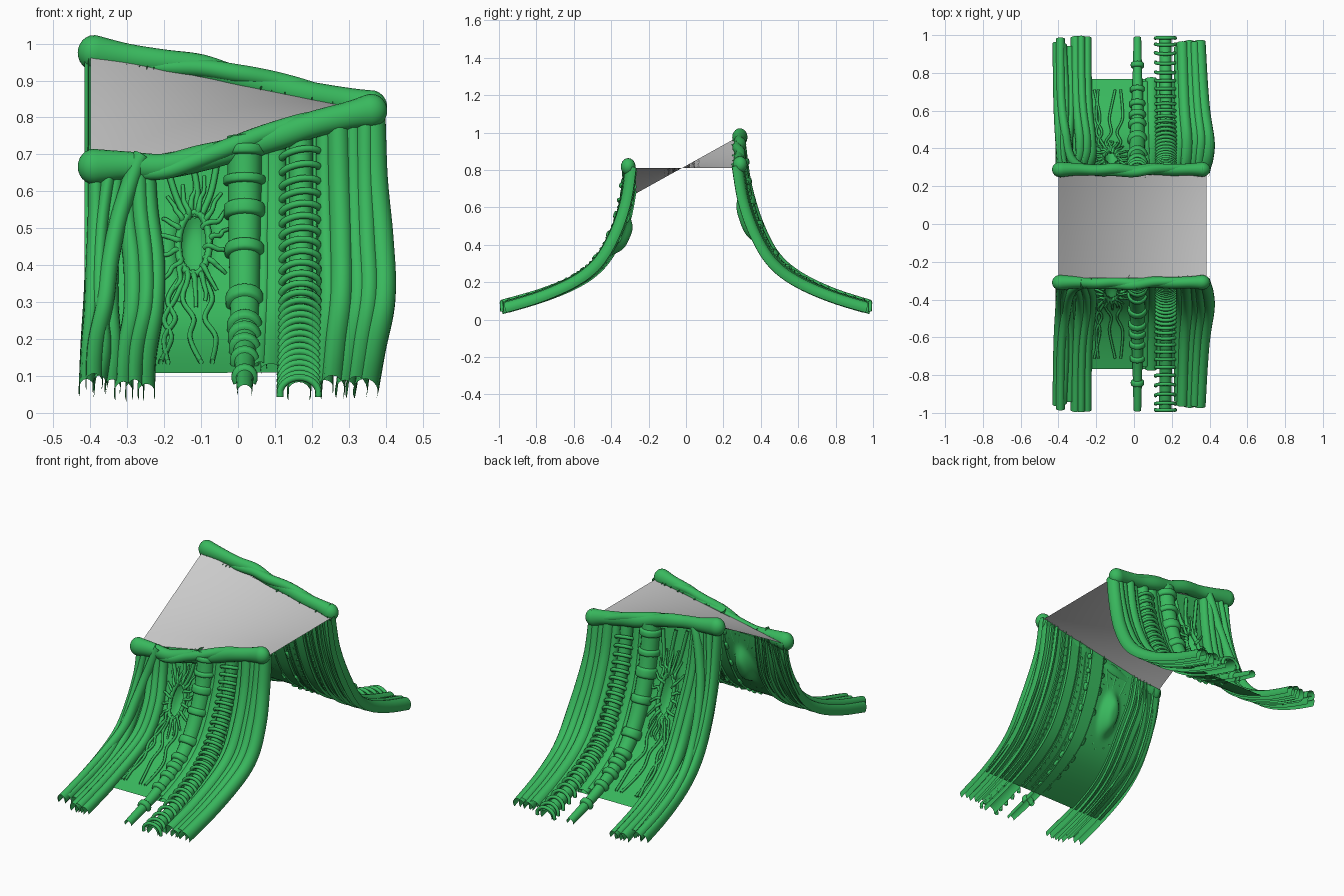
import bpy, bmesh, math, random
from mathutils import Vector

if "Cube" in bpy.data.objects:
    bpy.data.objects.remove(bpy.data.objects["Cube"])

random.seed(4)
green = bpy.data.materials.new("green")
green.diffuse_color = (0.04, 0.48, 0.11, 1)
green.use_nodes = True
green.node_tree.nodes["Principled BSDF"].inputs["Base Color"].default_value = green.diffuse_color

# side-wall profile: distance out from centre, height
PROFILE = [(0.275, 0.80), (0.305, 0.62), (0.365, 0.45), (0.455, 0.30),
           (0.58, 0.20), (0.77, 0.115), (0.985, 0.05)]


def spline(pts, t):
    """Catmull-Rom through tuples, t in point index units."""
    i = max(0, min(int(t), len(pts) - 2))
    f = t - i
    a, b, c, d = (pts[max(0, min(k, len(pts) - 1))] for k in range(i - 1, i + 3))
    return [0.5 * (2 * q + (r - p) * f + (2 * p - 5 * q + 4 * r - s) * f * f
                   + (3 * q - p - 3 * r + s) * f ** 3) for p, q, r, s in zip(a, b, c, d)]


def dense(pts, n):
    m = (len(pts) - 1) * n
    return [spline(pts, k / n) for k in range(m + 1)]


def top_height(side, x):
    return 0.665 + 0.195 * (x + 0.4) if side < 0 else 0.965 - 0.19 * (x + 0.4)


def wall(side, x, s, off=0):
    """Point and outward normal on the flared wall."""
    def base(u):
        y, z = spline(PROFILE, u)
        z += (top_height(side, x) - 0.8) * max(0, (z - 0.05) / 0.75) ** 1.5
        y -= 0.01 * side * max(0, 1 - u / 5)
        return y, z
    y, z = base(s)
    y1, z1 = base(s + 0.02)
    y0, z0 = base(s - 0.02)
    n = Vector((0, side * (z0 - z1), y1 - y0)).normalized()
    return Vector((x, side * y, z)) + n * off, n


def sweep(bm, rows, lo=0, hi=360, seg=12):
    """Sweep an elliptical arc along rows of (point, up, half width, height)."""
    rings = []
    for i, (p, n, w, d) in enumerate(rows):
        D = (rows[min(i + 1, len(rows) - 1)][0] - rows[max(i - 1, 0)][0]).normalized()
        lat = n.cross(D).normalized()
        up = D.cross(lat)
        ring = []
        for k in range(seg + 1):
            a = math.radians(lo + (hi - lo) * k / seg)
            ring.append(bm.verts.new(p + lat * math.cos(a) * w + up * math.sin(a) * d))
        rings.append(ring)
    for r, q in zip(rings, rings[1:]):
        for k in range(seg):
            bm.faces.new((r[k], r[k + 1], q[k + 1], q[k]))


def strand(bm, side, pts, n=8, lo=-30, hi=210, seg=12):
    """pts: (x, s, offset, half width, height) on the wall."""
    rows = []
    for x, s, off, w, d in dense(pts, n):
        p, nn = wall(side, x, s, off)
        rows.append((p, nn, w, d))
    sweep(bm, rows, lo, hi, seg)


def finish(bm, name, coloured=True):
    bmesh.ops.remove_doubles(bm, verts=bm.verts, dist=0.00005)
    me = bpy.data.meshes.new(name)
    bm.to_mesh(me)
    bm.free()
    me.polygons.foreach_set("use_smooth", [True] * len(me.polygons))
    if coloured:
        me.materials.append(green)
    bpy.context.collection.objects.link(bpy.data.objects.new(name, me))


def grid(bm, nu, nv, fn, flip=False):
    v = [[bm.verts.new(fn(i / nu, j / nv)) for j in range(nv + 1)] for i in range(nu + 1)]
    for i in range(nu):
        for j in range(nv):
            f = (v[i][j], v[i + 1][j], v[i + 1][j + 1], v[i][j + 1])
            bm.faces.new(f[::-1] if flip else f)


MX, MS, MW, MH = -0.12, 1.75, 0.042, 0.58   # mouth centre and half size


def path(xs, ss, w, d, off=0.0):
    return [(x, s, off, w, d) for x, s in zip(xs, ss)]


for side, label in ((-1, "front"), (1, "back")):
    # backing sheet with a sunken mouth
    bm = bmesh.new()

    def sheet(u, v):
        x, s = -0.415 + 0.785 * u, 5.0 * v
        r2 = ((x - MX) / MW) ** 2 + ((s - MS) / MH) ** 2
        return wall(side, x, s, -0.05 * math.exp(-r2 ** 2 * 0.7) - 0.005)[0]
    grid(bm, 70, 60, sheet, side < 0)
    finish(bm, label + "_sheet")

    # mouth lip and radiating tendrils
    bm = bmesh.new()
    lip = []
    for k in range(33):
        a = -2 * math.pi * k / 32
        p, n = wall(side, MX + MW * math.cos(a), MS + MH * math.sin(a), 0.004)
        lip.append((p, n, 0.010, 0.012))
    sweep(bm, lip, seg=8)
    for k in range(18):
        a = 2 * math.pi * (k + 0.5) / 18
        c, sn = math.cos(a), math.sin(a)
        pts = []
        for j, f in enumerate((0.85, 1.2, 1.6, 2.0, 2.5)):
            wob = random.uniform(-0.008, 0.008)
            off = (0.0, 0.014, 0.008, 0.005, -0.003)[j]
            pts.append((MX + MW * f * c + wob, MS + MH * (1 + (f - 1) * 0.7) * sn + wob * 6,
                        off, 0.009 - 0.001 * j, 0.009 - 0.001 * j))
        strand(bm, side, pts, 4, 0, 360, 7)
    for xs in ((-0.15, -0.19, -0.17, -0.20, -0.19), (-0.13, -0.15, -0.12, -0.13, -0.10),
               (-0.10, -0.07, -0.09, -0.06, -0.07), (-0.14, -0.17, -0.20, -0.18, -0.21)):
        strand(bm, side, path(xs, (2.3, 2.8, 3.3, 3.9, 4.7), 0.007, 0.008, 0.003), 6, 0, 360, 7)
    for xs in ((-0.14, -0.17, -0.20), (-0.12, -0.11, -0.13), (-0.10, -0.07, -0.05)):
        strand(bm, side, path(xs, (1.25, 0.8, 0.2), 0.009, 0.010, 0.003), 6, 0, 360, 7)
    finish(bm, label + "_mouth_tendrils")

    # tapering central pipe with collars
    bm = bmesh.new()
    size = (0.048, 0.046, 0.043, 0.040, 0.034, 0.026, 0.020)
    strand(bm, side, [(0.018, s, 0.006, r, r * 1.05) for s, r in enumerate(size)], 8)
    for s, ww in ((0.3, .09), (0.75, .07), (1.25, .13), (1.95, .11), (2.9, .14),
                  (3.6, .12), (3.95, .1), (4.3, .08), (4.7, .07), (5.3, .06)):
        r = spline([(q,) for q in size], s)[0]
        strand(bm, side, [(0.018, s + ww * q, 0.006, r + e, r * 1.05 + e) for q, e in
                          ((-1.1, -0.004), (-0.8, 0.009), (0, 0.012), (0.8, 0.009), (1.1, -0.004))], 3)
    finish(bm, label + "_collared_pipe")

    # ribbed spine
    bm = bmesh.new()
    strand(bm, side, path((0.17, 0.17, 0.17, 0.165), (0, 2, 4, 6), 0.033, 0.035))
    for k in range(27):
        s = 0.5 + 5.45 * k / 26
        cx = 0.17 - 0.004 * s / 6
        pts = []
        for q in range(9):
            a = math.radians(-12 + 204 * q / 8)
            pts.append((cx + 0.053 * math.cos(a), s - 0.08 * math.sin(a) + 0.04,
                        0.042 * math.sin(a) + 0.002, 0.0095, 0.0095))
        strand(bm, side, pts, 2, 0, 360, 7)
    finish(bm, label + "_ribbed_spine")

    # right-hand folds
    bm = bmesh.new()
    st = (0, 1, 2, 3, 4.5, 6)
    for xs, w, d, end in (((.365, .372, .388, .393, .365, .345), .034, .038, 5.85),
                          ((.345, .345, .35, .355, .335, .32), .030, .042, 5.8),
                          ((.31, .315, .32, .325, .305, .29), .028, .034, 5.85),
                          ((.27, .275, .28, .28, .265, .255), .034, .045, 5.8),
                          ((.235, .235, .24, .245, .235, .235), .024, .026, 5.7),
                          ((.10, .10, .10, .10, .095, .09), .030, .020, 5.0),
                          ((.075, .075, .07, .07, .065, .06), .018, .018, 4.9)):
        strand(bm, side, path(xs, [s * end / 6 for s in st], w, d))
    finish(bm, label + "_right_folds")

    # left-hand roots
    bm = bmesh.new()
    for xs, w, d, off, end in (
            ((-.385, -.385, -.39, -.395, -.405, -.41), .022, .035, 0, 5.8),
            ((-.34, -.365, -.375, -.375, -.36, -.375), .020, .034, .008, 5.75),
            ((-.26, -.315, -.345, -.36, -.385, -.39), .024, .030, .025, 5.9),
            ((-.32, -.34, -.345, -.345, -.335, -.34), .022, .028, 0, 5.7),
            ((-.29, -.30, -.285, -.285, -.305, -.31), .026, .036, 0, 6),
            ((-.27, -.265, -.25, -.25, -.275, -.28), .026, .042, 0, 6),
            ((-.25, -.24, -.222, -.225, -.245, -.248), .024, .030, 0, 6)):
        strand(bm, side, path(xs, [s * end / 6 for s in st], w, d, off))
    finish(bm, label + "_left_roots")

    # gnarled top beam with rounded ends
    bm = bmesh.new()
    bx = (-0.39, -0.3, -0.2, -0.1, 0.0, 0.1, 0.2, 0.3, 0.36)
    bz = ((.667, .67, .668, .69, .715, .745, .78, .805, .818) if side < 0 else
          (.975, .962, .95, .935, .905, .88, .86, .842, .828))
    br = (.048, .038, .034, .036, .033, .036, .036, .038, .046)
    by = -0.31 if side < 0 else 0.288
    pts = [(x, by + 0.004 * math.sin(9 * i), z, r) for i, (x, z, r) in enumerate(zip(bx, bz, br))]
    rows = [(Vector(q[:3]), Vector((0, 0, 1)), q[3] * 0.85, q[3]) for q in dense(pts, 6)]
    for end, sgn in ((0, -1), (-1, 1)):
        p, n, w, d = rows[end]
        cap = [(p + Vector((sgn * 0.044 * math.sin(a), 0, 0)), n,
                w * math.cos(a) + 1e-6, d * math.cos(a) + 1e-6)
               for a in (math.radians(15 * k) for k in range(1, 7))]
        rows = cap[::-1] + rows if sgn < 0 else rows + cap
    sweep(bm, rows, seg=20)
    # secondary strand twisting round the beam
    tw = []
    for k in range(41):
        t = k / 40
        x, y, z, r = spline(pts, 0.6 + 7 * t)
        a = 1.2 + 5.5 * t
        e = 0.026 * math.sin(math.pi * t) ** 0.4 + 1e-5
        tw.append((Vector((x, y + 0.014 * math.cos(a), z - 0.02 * math.sin(a))),
                   Vector((0, 0, 1)), e, e))
    sweep(bm, tw, seg=14)
    finish(bm, label + "_beam")

# twisted grey deck
bm = bmesh.new()
grid(bm, 24, 16, lambda u, v: Vector((-0.4 + 0.785 * u, -0.285 + 0.55 * v,
     (0.665 * (1 - v) + 0.97 * v) * (1 - u) + 0.812 * u)))
finish(bm, "deck", False)
